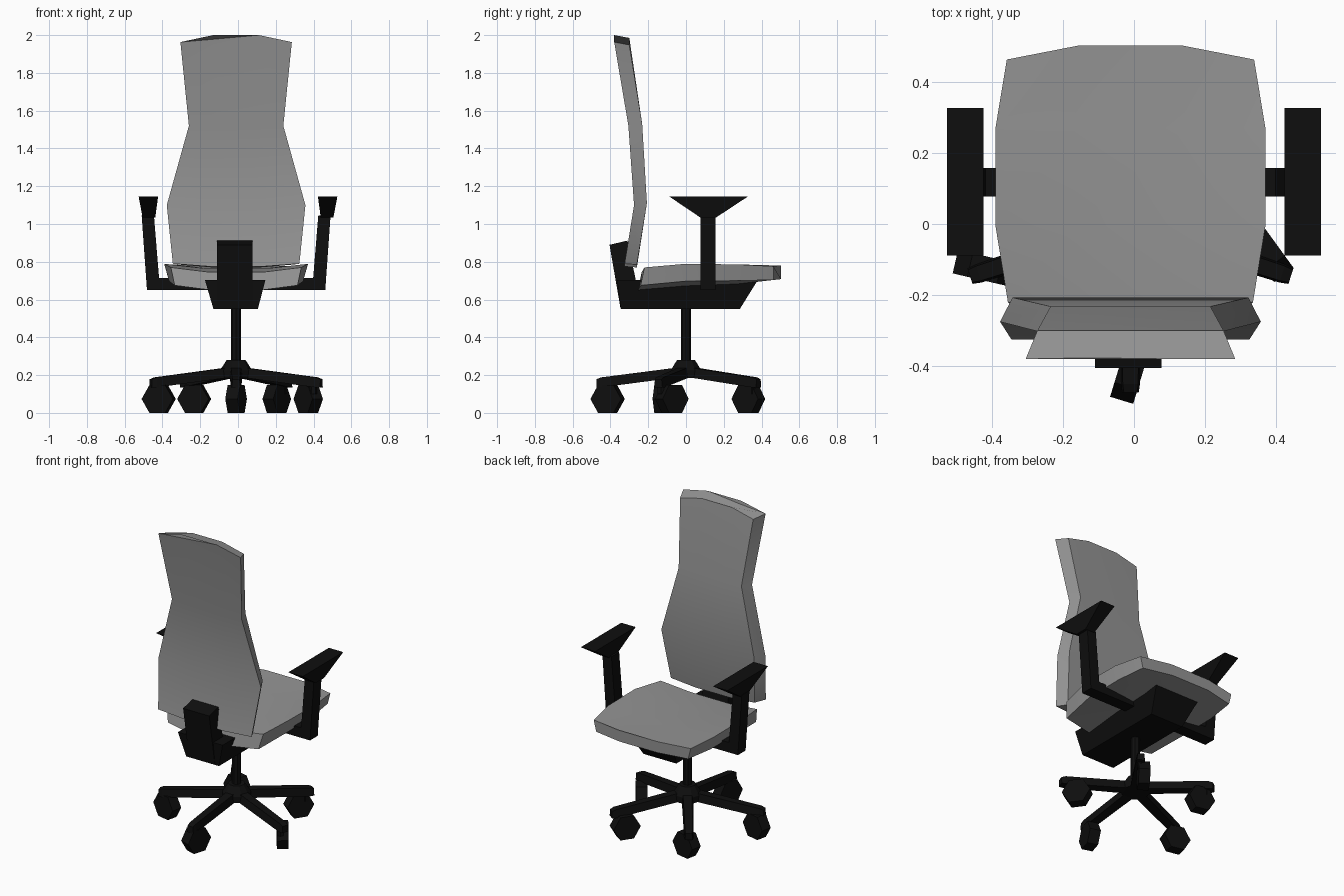
import bpy, bmesh, math
from mathutils import Matrix, Vector

if "Cube" in bpy.data.objects:
    bpy.data.objects.remove(bpy.data.objects["Cube"])

CX = -0.01  # shared centre line of the chair


def material(name, v):
    m = bpy.data.materials.new(name)
    m.diffuse_color = (v, v, v, 1)
    m.use_nodes = True
    m.node_tree.nodes["Principled BSDF"].inputs["Base Color"].default_value = m.diffuse_color
    return m


black = material("black plastic", 0.0045)
grey = material("grey upholstery", 0.30)


def loft(name, rings, mat, smooth=False):
    """Closed solid through rings of equal point count."""
    bm = bmesh.new()
    loops = [[bm.verts.new(p) for p in r] for r in rings]
    n = len(loops[0])
    for a, b in zip(loops, loops[1:]):
        for i in range(n):
            j = (i + 1) % n
            bm.faces.new((a[i], a[j], b[j], b[i]))
    bm.faces.new(loops[0][::-1])
    bm.faces.new(loops[-1])
    bmesh.ops.recalc_face_normals(bm, faces=bm.faces)
    me = bpy.data.meshes.new(name)
    bm.to_mesh(me)
    bm.free()
    ob = bpy.data.objects.new(name, me)
    bpy.context.collection.objects.link(ob)
    me.materials.append(mat)
    if smooth:
        bpy.ops.object.select_all(action='DESELECT')
        ob.select_set(True)
        bpy.context.view_layer.objects.active = ob
        bpy.ops.object.shade_smooth_by_angle(angle=math.radians(35))
    return ob


def rect(x0, x1, y0, y1, z):
    return [(x0, y0, z), (x1, y0, z), (x1, y1, z), (x0, y1, z)]


def ngon(x, y, r, n, z):
    return [(x + r * math.cos(i * math.tau / n), y + r * math.sin(i * math.tau / n), z)
            for i in range(n)]


def strip(w, y, z, dy, dz):
    """Four points across the width; the outer two are shifted by dy, dz."""
    return [(CX + s * w, y + (dy if abs(s) == 1 else 0), z + (dz if abs(s) == 1 else 0))
            for s in (-1, -0.41, 0.41, 1)]


# Backrest: rows of (back w, y, z), (front w, y, z), corner shift
back_rows = [((.295, -.38, 2.0), (.262, -.30, 1.985), -.037),
             ((.25, -.305, 1.52), (.225, -.232, 1.53), 0),
             ((.367, -.275, 1.10), (.332, -.207, 1.11), 0),
             ((.335, -.325, .775), (.30, -.26, .77), .015)]
loft("backrest", [strip(*b, 0, d) + strip(*f, 0, d)[::-1] for b, f, d in back_rows], grey, True)

# Seat: rows of (top w, y, z), (bottom w, y, z), corner shift in y and z
seat_rows = [((.345, -.235, .745), (.325, -.255, .650), .015, .025),
             ((.38, -.005, .764), (.355, -.005, .672), 0, .025),
             ((.38, .27, .768), (.355, .27, .682), 0, .018),
             ((.348, .503, .780), (.33, .503, .708), -.04, -.004)]
loft("seat", [strip(*t, dy, dz) + strip(*b, dy, dz)[::-1] for t, b, dy, dz in seat_rows], grey, True)

# Tilt mechanism under the seat
loft("mechanism", [rect(CX - .12, CX + .115, -.345, .285, .55),
                   rect(CX - .165, CX + .155, -.365, .38, .703)], black)

# Bracket carrying the backrest
prof = [(-.405, .89), (-.31, .912), (-.265, .70), (-.24, .555), (-.347, .555)]
loft("back_bracket", [[(x, y, z) for y, z in prof] for x in (CX - .10, CX + .087)], black)

# Gas column and hub
loft("column", [ngon(CX, 0, .027, 8, .22), ngon(CX, 0, .027, 8, .57)], black)
loft("hub", [ngon(CX, 0, .085, 10, .185), ngon(CX, 0, .085, 10, .225), ngon(CX, 0, .05, 10, .28)],
     black)

# Five legs, each with a swivelled hexagonal caster (x, y, axle angle)
casters = [(-.01, -.415, -17), (.372, -.075, 36), (.205, .33, -34),
           (-.232, .325, 78), (-.42, -.125, 77)]
hexagon = [(.085 * math.cos(k * math.pi / 3), .085 * math.sin(k * math.pi / 3)) for k in range(6)]
hub_centre = Vector((CX, 0, 0))
for i, (cx, cy, turn) in enumerate(casters):
    a = math.radians(-90 + 72 * i)
    d, s = Vector((math.cos(a), math.sin(a), 0)), Vector((-math.sin(a), math.cos(a), 0))
    rings = []
    for r, hw, z0, z1 in ((.03, .034, .19, .242), (.45, .027, .135, .188), (.475, .023, .135, .178)):
        rings.append([hub_centre + d * r + s * w + Vector((0, 0, z))
                      for w, z in ((-hw, z0), (hw, z0), (hw * .8, z1), (-hw * .8, z1))])
    loft(f"leg_{i + 1}", rings, black)

    m = Matrix.Translation((cx, cy, .0737)) @ Matrix.Rotation(math.radians(turn), 4, 'Z')
    loft(f"caster_{i + 1}",
         [[m @ Vector((x, u, v)) for u, v in hexagon] for x in (-.034, .034)], black)
    p = hub_centre + d * .43
    loft(f"caster_stem_{i + 1}", [ngon(p.x, p.y, .02, 6, z) for z in (.10, .16)], black)

# Armrests: bent support and flared pad on both sides
arm = [(.10, .65), (.472, .65), (.50, 1.045), (.435, 1.045), (.408, .715), (.10, .715)]
for side, label in ((-1, "left"), (1, "right")):
    loft(f"arm_support_{label}",
         [[(CX + side * x, y, z) for x, z in arm] for y in (.078, .157)], black)
    px = 0
    loft(f"arm_pad_{label}",
         [rect(px + side * .438, px + side * .505, .075, .16, 1.035),
          rect(px + side * .423, px + side * .526, -.088, .327, 1.145)], black)
